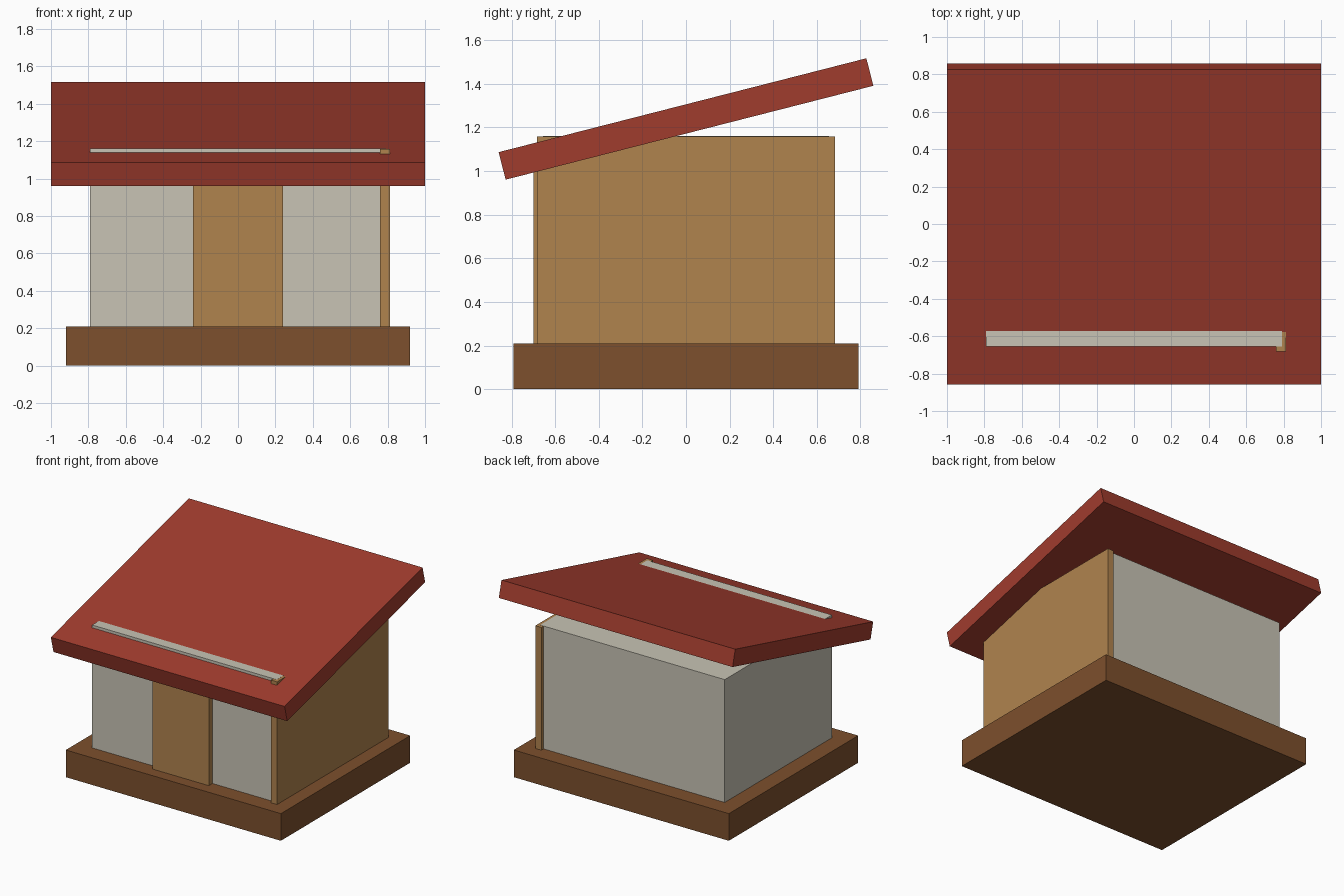
import bpy
import math

default_cube = bpy.data.objects.get("Cube")
if default_cube:
    bpy.data.objects.remove(default_cube, do_unlink=True)


def make_material(name, rgb):
    mat = bpy.data.materials.new(name)
    mat.use_nodes = True
    color = (*rgb, 1.0)
    mat.diffuse_color = color
    mat.node_tree.nodes["Principled BSDF"].inputs["Base Color"].default_value = color
    return mat


def box(name, low, high, mat, tilt=0.0):
    """Box between two corners, optionally tilted about its own x axis."""
    center = [(a + b) / 2 for a, b in zip(low, high)]
    bpy.ops.mesh.primitive_cube_add(size=1, location=center, rotation=(tilt, 0, 0))
    obj = bpy.context.object
    obj.name = name
    obj.scale = [b - a for a, b in zip(low, high)]
    obj.data.materials.append(mat)
    return obj


dark_wood = make_material("dark wood", (0.205, 0.080, 0.026))
light_wood = make_material("light wood", (0.434, 0.227, 0.076))
plaster = make_material("pale plaster", (0.578, 0.552, 0.462))
red = make_material("roof red", (0.352, 0.045, 0.027))

floor = 0.21
wall_top = 1.16

# Plinth and plastered room
box("base", (-0.92, -0.79, 0), (0.92, 0.79, floor), dark_wood)
box("walls", (-0.79, -0.655, floor), (0.79, 0.655, wall_top), plaster)

# Timber panel covering the left side, slightly wider than the room
box("side_panel", (0.76, -0.682, floor), (0.812, 0.682, wall_top - 0.001), light_wood)

# Door standing proud of the front wall, its top hidden in the roof
box("door", (-0.24, -0.70, floor), (0.24, -0.64, 1.05), light_wood)

# Sloped slab roof, low at the front, with the wall tops poking through
box("roof", (-1, -0.87, 1.174), (1, 0.87, 1.304), red, tilt=math.radians(14.32))
